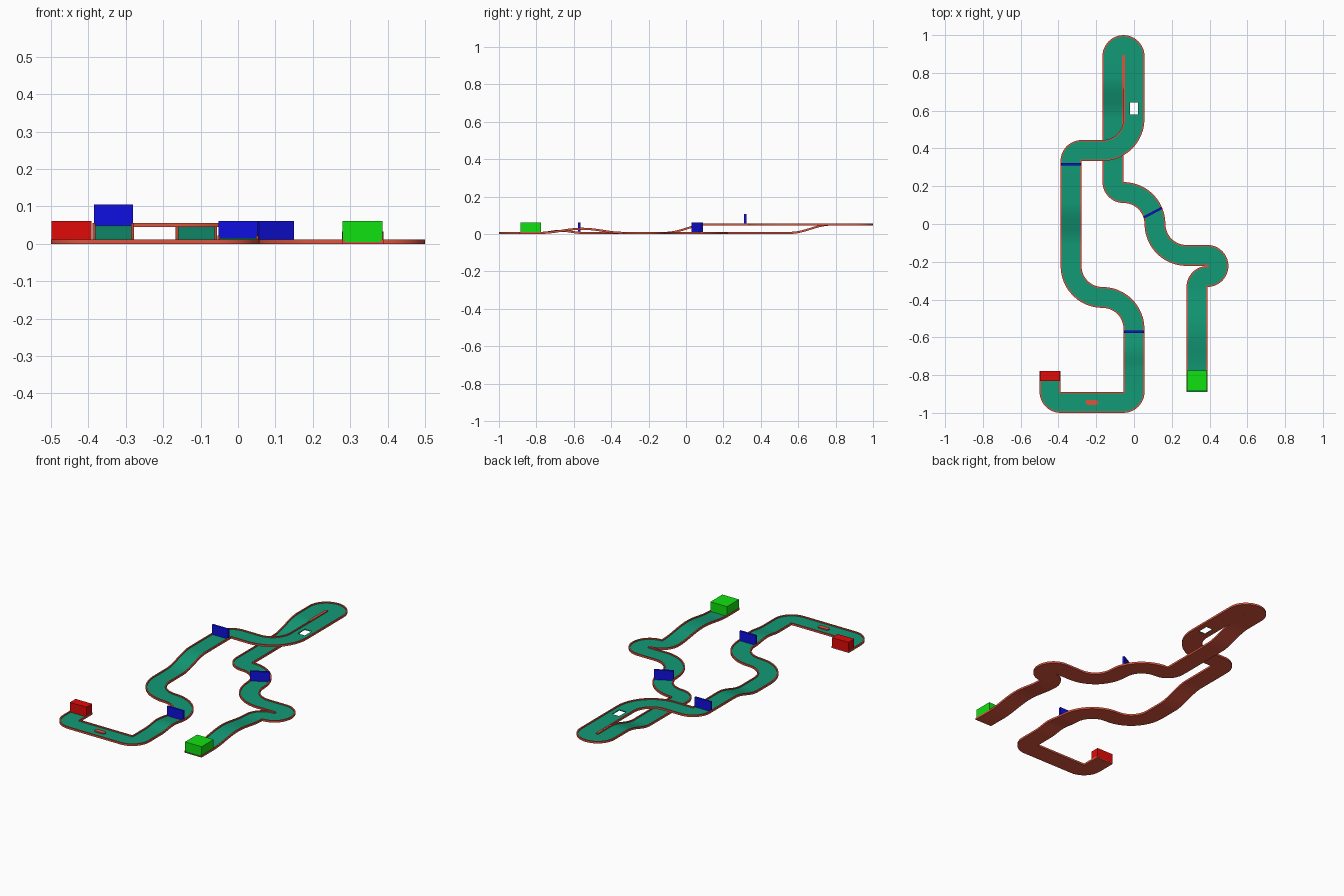
import bpy, bmesh, math
from mathutils import Vector, Matrix

if "Cube" in bpy.data.objects:
    bpy.data.objects.remove(bpy.data.objects["Cube"])

U = 1 / 9          # tile size of the course
HALF = 0.0554      # half width of the lane
RIM = 0.0075       # kerb width
ROAD = 0.005       # road surface height
TOP = 0.0112       # kerb height
DECK = 0.0445      # rise of the bridge


def material(name, rgb):
    m = bpy.data.materials.new(name)
    m.diffuse_color = (*rgb, 1)
    m.use_nodes = True
    m.node_tree.nodes["Principled BSDF"].inputs["Base Color"].default_value = m.diffuse_color
    return m


GREEN_FELT = material("felt", (0.006, 0.32, 0.18))
KERB = material("kerb", (0.72, 0.09, 0.05))
BLUE = material("gate_blue", (0.005, 0.005, 0.75))
RED = material("start_red", (0.75, 0.003, 0.003))
LIME = material("finish_green", (0.005, 0.75, 0.005))

# Course: straights (length, rise, bump) and turns (radius, degrees, + is left)
S, T = "straight", "turn"
COURSE = [
    (S, 1, 0, 0), (S, 4, 0, 0.022), (T, .5, -90), (T, .5, 180), (S, 1, 0, 0),
    (T, 1.5, -90), (T, 1.5, 90), (T, .5, -90), (S, 3, 0, 0), (S, 2, DECK, 0),
    (S, 1, 0, 0), (T, .5, -180), (S, 3, 0, 0), (T, 1.5, -90), (S, 1, 0, 0),
    (T, .5, 90), (S, 2, 0, 0), (S, 2, -DECK, 0), (S, 1, 0, 0), (T, 1.5, 90),
    (T, 1.5, -90), (S, 2, 0, 0.011), (S, 1, 0, 0), (T, .5, -90), (S, 3, 0, 0),
    (T, .5, -90), (S, 1, 0, 0),
]


def trace(course):
    """Walk the course, returning (position, heading) stations."""
    p, h = Vector((3 * U, -8 * U, 0)), math.pi / 2
    out = [(p.copy(), h)]
    for step in course:
        if step[0] == S:
            _, length, rise, bump = step
            n = 20 if rise or bump else 1
            d = Vector((math.cos(h), math.sin(h), 0)) * length * U
            for i in range(1, n + 1):
                t = i / n
                z = rise * (1 - math.cos(math.pi * t)) / 2
                z += bump * (1 - math.cos(2 * math.pi * t)) / 2
                out.append((p + d * t + Vector((0, 0, z)), h))
            p = out[-1][0].copy()
        else:
            _, r, deg = step
            a, sgn = math.radians(deg), math.copysign(1, deg)
            side = Vector((-math.sin(h), math.cos(h), 0)) * sgn * r * U
            centre, n = p + side, int(abs(deg) / 7.5)
            for i in range(1, n + 1):
                rot = Matrix.Rotation(a * i / n, 3, 'Z')
                out.append((centre - rot @ side, h + a * i / n))
            p, h = out[-1][0].copy(), h + a
    return out


# Lane: channel profile swept along the course
inner = HALF - RIM
PROFILE = [(-HALF, 0), (HALF, 0), (HALF, TOP), (inner, TOP),
           (inner, ROAD), (-inner, ROAD), (-inner, TOP), (-HALF, TOP)]
bm = bmesh.new()
rings = []
for p, h in trace(COURSE):
    right = Vector((math.sin(h), -math.cos(h), 0))
    rings.append([bm.verts.new(p + right * x + Vector((0, 0, z))) for x, z in PROFILE])
for a, b in zip(rings, rings[1:]):
    for i in range(8):
        j = (i + 1) % 8
        f = bm.faces.new((a[i], a[j], b[j], b[i]))
        f.material_index = 0 if i == 4 else 1
for ring in (rings[0], rings[-1]):
    bm.faces.new(ring).material_index = 1
bmesh.ops.recalc_face_normals(bm, faces=bm.faces)
mesh = bpy.data.meshes.new("lane")
bm.to_mesh(mesh)
bm.free()
mesh.materials.append(GREEN_FELT)
mesh.materials.append(KERB)
lane = bpy.data.objects.new("lane", mesh)
bpy.context.collection.objects.link(lane)
bpy.context.view_layer.objects.active = lane
lane.select_set(True)
bpy.ops.object.shade_smooth_by_angle(angle=math.radians(30))


def box(name, centre, size, mat=None, angle=0):
    bpy.ops.mesh.primitive_cube_add(size=1, location=centre, rotation=(0, 0, math.radians(angle)))
    o = bpy.context.object
    o.name = name
    o.scale = size
    if mat:
        o.data.materials.append(mat)
    return o


# Rectangular drop hole through the bridge deck
cutter = box("hole_cutter", (0, 0.612, DECK), (0.045, 0.065, 0.06), GREEN_FELT)
cutter.hide_render = True
cutter.hide_set(True)
cut = lane.modifiers.new("hole", 'BOOLEAN')
cut.operation, cut.solver, cut.object = 'DIFFERENCE', 'EXACT', cutter

# Start and finish blocks, and the checkpoint gates
HB = 0.056
box("finish_block", (0.333, -0.83, ROAD + HB / 2), (0.106, 0.11, HB), LIME)
box("start_block", (-0.445, -0.804, ROAD + HB / 2), (0.106, 0.053, HB), RED)
for name, x, y, z, angle in [("gate_low", 0, -0.571, ROAD, 0),
                             ("gate_curve", 0.1, 0.06, ROAD, 28),
                             ("gate_bridge", -0.333, 0.317, ROAD + DECK, 0)]:
    box(name, (x, y, z + HB / 2), (0.105, 0.012, HB), BLUE, angle)

# Low rounded divider on the first straight
bm = bmesh.new()
loop = []
for k in range(18):
    s = 1 if k < 9 else -1
    a = -math.pi / 2 + math.pi * (k if k < 9 else k - 1) / 8
    loop.append(bm.verts.new((s * 0.021 + 0.013 * math.cos(a), 0.013 * math.sin(a), 0)))
face = bm.faces.new(loop)
ext = bmesh.ops.extrude_face_region(bm, geom=[face])
bmesh.ops.translate(bm, vec=(0, 0, TOP - 0.003),
                    verts=[v for v in ext["geom"] if isinstance(v, bmesh.types.BMVert)])
bmesh.ops.recalc_face_normals(bm, faces=bm.faces)
mesh = bpy.data.meshes.new("divider")
bm.to_mesh(mesh)
bm.free()
mesh.materials.append(KERB)
divider = bpy.data.objects.new("divider", mesh)
divider.location = (-0.223, -0.944, 0.003)
bpy.context.collection.objects.link(divider)
